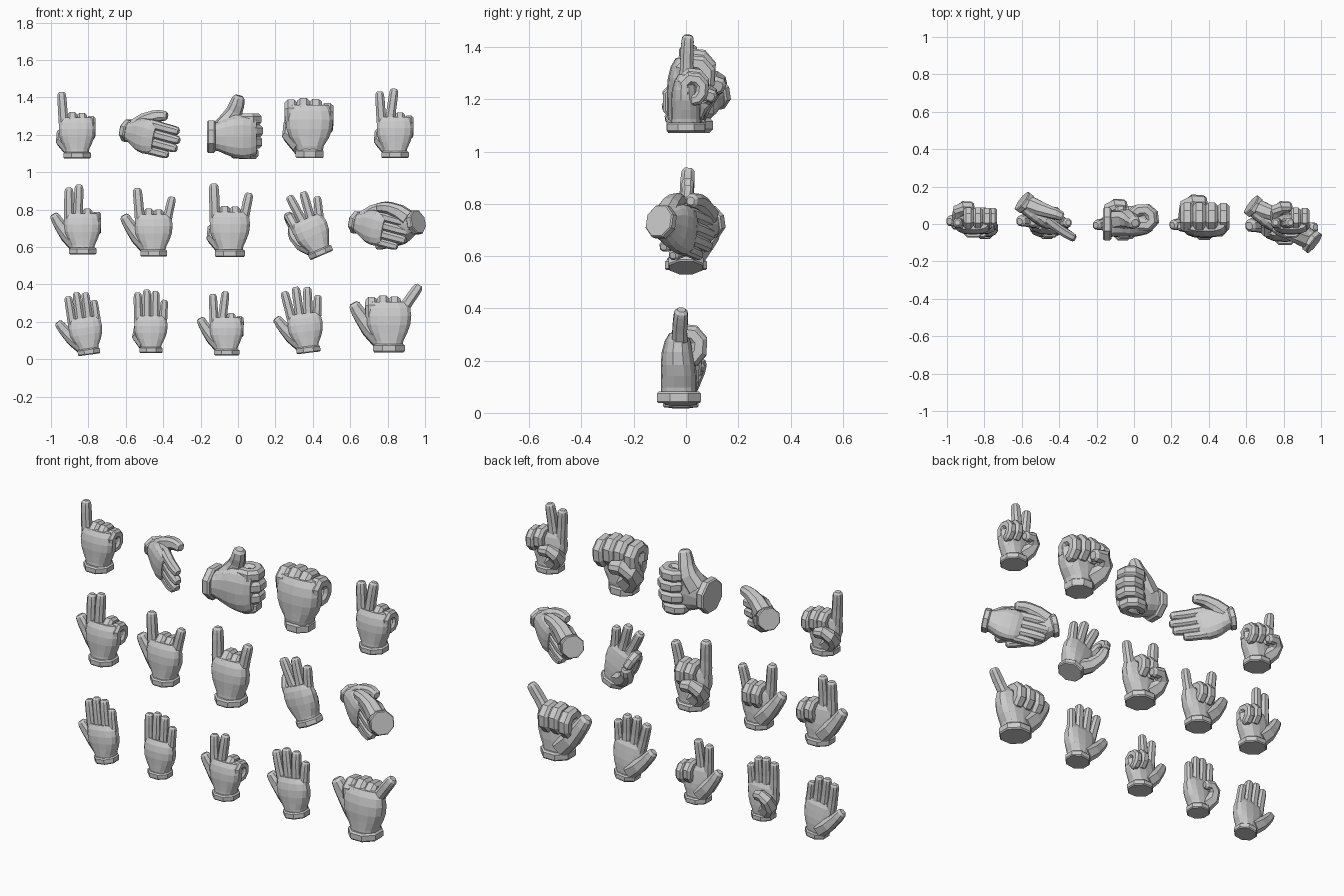
import bpy, bmesh
from math import sin, cos, pi, radians, copysign
from mathutils import Vector, Matrix, Euler

if "Cube" in bpy.data.objects:
    bpy.data.objects.remove(bpy.data.objects["Cube"])


def loft(name, rings, mat):
    """Skin a list of equal-length point rings and cap both ends."""
    bm = bmesh.new()
    rows = [[bm.verts.new(mat @ Vector(p)) for p in ring] for ring in rings]
    n = len(rows[0])
    for a, b in zip(rows, rows[1:]):
        for i in range(n):
            j = (i + 1) % n
            bm.faces.new((a[i], a[j], b[j], b[i]))
    bm.faces.new(rows[0][::-1])
    bm.faces.new(rows[-1])
    bmesh.ops.recalc_face_normals(bm, faces=bm.faces)
    mesh = bpy.data.meshes.new(name)
    bm.to_mesh(mesh)
    bm.free()
    ob = bpy.data.objects.new(name, mesh)
    bpy.context.collection.objects.link(ob)
    return ob


def oval(z, cx, cy, hx, hy, n, power):
    """Horizontal rounded-box ring; power below 1 makes it squarer."""
    pts = []
    for i in range(n):
        t = 2 * pi * (i + .5) / n
        pts.append((cx + hx * copysign(abs(cos(t)) ** power, cos(t)),
                    cy + hy * copysign(abs(sin(t)) ** power, sin(t)), z))
    return pts


SECTION = [(1, .5), (.5, 1), (-.5, 1), (-1, .5), (-1, -.5), (-.5, -1), (.5, -1), (1, -.5)]


def tube(name, path, radii, ref, mat):
    """Sweep a chamfered square along a path, with a blunt bevelled tip."""
    pts = [Vector(p) for p in path]
    end = (pts[-1] - pts[-2]).normalized()
    pts.append(pts[-1] + end * radii[-1] * .45)
    radii = list(radii) + [radii[-1] * .62]
    rings = []
    for i, p in enumerate(pts):
        t = Vector()
        if i:
            t += (p - pts[i - 1]).normalized()
        if i < len(pts) - 1:
            t += (pts[i + 1] - p).normalized()
        t.normalize()
        a = (ref - t * ref.dot(t)).normalized()
        b = t.cross(a)
        rings.append([p + (a * u + b * v) * radii[i] for u, v in SECTION])
    return loft(name, rings, mat)


FINGERS = [("index", -.074, .215, .14), ("middle", -.025, .222, .15),
           ("ring", .024, .218, .145), ("little", .071, .203, .108)]
# profile of a folded finger, (y, z) from the knuckle
FOLD = [(-.005, -.06), (-.007, -.018), (.014, .002), (.044, -.002),
        (.063, -.024), (.061, -.056), (.044, -.078), (.026, -.082)]

THUMBS = {
    "out": [(-.03, .015, .055), (-.082, .022, .105), (-.115, .02, .148), (-.135, .018, .178), (-.151, .015, .206)],
    "up": [(-.03, .015, .065), (-.08, .022, .105), (-.115, .018, .122), (-.145, .01, .133), (-.172, .006, .14)],
    "wrap": [(-.03, .015, .055), (-.073, .04, .098), (-.076, .072, .13), (-.048, .09, .148), (-.008, .092, .138)],
    "palm": [(-.03, .015, .055), (-.07, .042, .1), (-.066, .068, .145), (-.035, .076, .168), (0, .072, .16)],
    "pinch": [(-.03, .015, .055), (-.075, .045, .1), (-.094, .08, .15), (-.093, .1, .178), (-.088, .11, .2)],
    "shake": [(-.03, .015, .055), (-.08, .03, .1), (-.112, .048, .145), (-.124, .06, .175), (-.13, .068, .205)],
}


def hand(name, loc, scale, rot, fingers, thumb, cuff=1.0):
    """fingers: sideways tilt in degrees, None = folded, 'o' = pinching, 'c' = slightly bent."""
    mat = (Matrix.Translation(loc)
           @ Euler([radians(a) for a in rot]).to_matrix().to_4x4() @ Matrix.Scale(scale, 4))
    # cuff
    r = .079 * cuff
    loft(name + "_cuff", [oval(z, 0, 0, r * k, r * k, 8, 1) for z, k in
                          ((0, .93), (.006, 1), (.03, 1), (.037, .9))], mat)
    # palm
    w = .5 + .5 * cuff
    palm = [(.03, 0, 0, .062 * w, .058 * w), (.05, 0, 0, .066 * w, .056), (.085, -.001, 0, .083, .056),
            (.12, -.001, -.002, .096, .055), (.16, 0, -.004, .1, .05),
            (.195, 0, -.003, .095, .042), (.22, -.003, -.002, .082, .028)]
    loft(name + "_palm", [oval(*row, 14, .8) for row in palm], mat)
    # fingers
    for (fname, x, z, length), pose in zip(FINGERS, fingers):
        rad = .0255 if fname != "little" else .0235
        if pose is None:
            path = [(x * 1.04, y, z + dz) for y, dz in FOLD]
            radii = [rad, rad * 1.06] + [rad * 1.05] * 4 + [rad * .97, rad * .85]
            ref = Vector((1, 0, 0))
        elif pose == "o":
            path = [(x, 0, z - .05), (x, .004, z), (x - .006, .035, z + .043), (x - .01, .065, z + .052),
                    (x - .014, .096, z + .035), (x - .014, .112, z)]
            radii = [rad, rad * 1.03, rad, rad, rad * .93, rad * .85]
            ref = Vector((1, 0, 0))
        else:
            bend = .015 if pose == "c" else .006
            tilt = radians(0 if pose == "c" else pose)
            path, radii = [], []
            for f, k in ((-.4, 1), (0, 1.04), (.3, .98), (.6, .98), (.85, .92), (.94, .84)):
                q = max(f, 0)
                path.append((x + sin(tilt) * length * f, .002 + bend * q * q, z + cos(tilt) * length * f))
                radii.append(rad * k)
            ref = Vector((cos(tilt), 0, -sin(tilt)))
        tube(f"{name}_{fname}_finger", path, radii, ref, mat)
    # thumb
    tube(name + "_thumb", THUMBS[thumb], [.045, .04, .033, .03, .025], Vector((.3, 1, -.5)), mat)


F = None
UP = (0, 0, 0)
# top row
hand("pointing", (-.86, 0, 1.072), 1, UP, [-4, F, F, F], "wrap")
hand("offered", (-.6, .125, 1.225), .95, (0, 103, -38), ["c"] * 4, "shake", .85)
hand("thumb_up", (-.165, 0, 1.19), 1.2, (0, 90, 0), [F] * 4, "up")
hand("fist", (.383, 0, 1.075), 1.29, UP, [F] * 4, "wrap", .8)
hand("victory", (.84, 0, 1.075), 1, UP, [-4, 8, F, F], "wrap")
# middle row
hand("two_and_thumb", (-.83, 0, .56), 1, UP, [0, 2, F, F], "out")
hand("horns_and_thumb", (-.45, 0, .548), 1.03, UP, [-5, F, F, 13], "out", .95)
hand("horns", (-.043, 0, .546), 1.1, UP, [-2, F, F, 12], "wrap")
hand("ring_sign", (.448, 0, .555), .97, (0, -23, 0), ["o", -5, 7, 17], "pinch", .95)
hand("shake_left", (.625, .105, .735), .95, (0, 103, -38), ["c"] * 4, "shake", .85)
hand("shake_right", (.965, -.105, .735), .95, (0, 103, 142), ["c"] * 4, "shake", .9)
# bottom row
hand("high_five", (-.795, -.02, .024), .91, (0, -8, 0), [-1, 0, 1, 0], "out", .9)
hand("four", (-.465, -.02, .032), .91, UP, [-2, 0, 1, 4], "palm", .92)
hand("three", (-.06, -.02, .02), .92, UP, [-3, 7, F, F], "out")
hand("five", (.378, -.02, .034), .96, (0, -7, 0), [-8, -1, 5, 10], "out", .92)
hand("hang_loose", (.807, -.027, .037), 1.22, UP, [F, F, F, 35], "out", .95)
